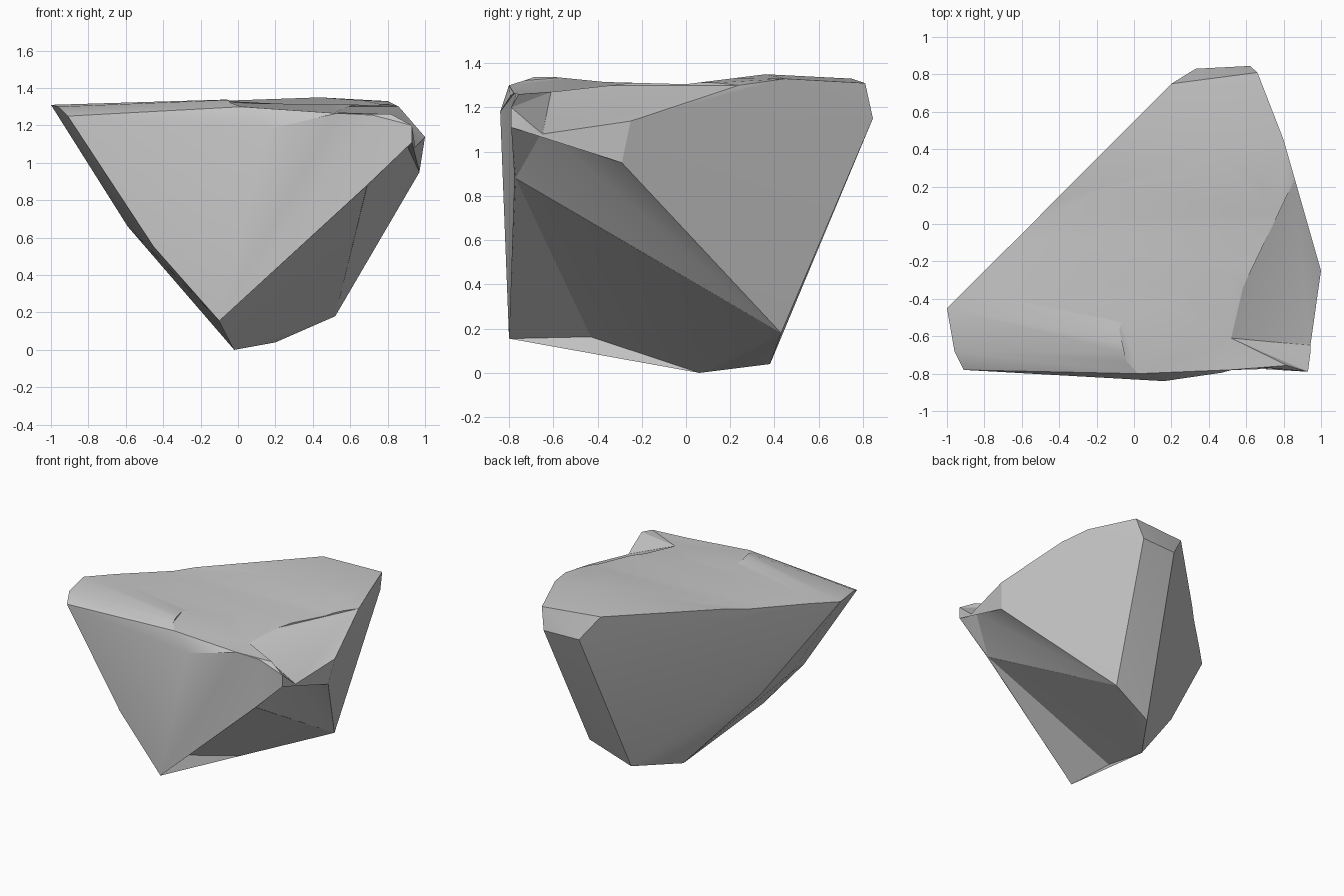
import bpy, bmesh
from mathutils import Vector

if "Cube" in bpy.data.objects:
    bpy.data.objects.remove(bpy.data.objects["Cube"])


def hull(name, points):
    """Convex solid wrapped around a few corner points."""
    bm = bmesh.new()
    for p in points:
        bm.verts.new(p)
    res = bmesh.ops.convex_hull(bm, input=bm.verts)
    junk = {v for v in res["geom_interior"] + res["geom_unused"]
            if isinstance(v, bmesh.types.BMVert)}
    bmesh.ops.delete(bm, geom=list(junk), context='VERTS')
    bmesh.ops.recalc_face_normals(bm, faces=bm.faces)
    me = bpy.data.meshes.new(name)
    bm.to_mesh(me)
    bm.free()
    ob = bpy.data.objects.new(name, me)
    bpy.context.collection.objects.link(ob)
    return ob


def swept(points, offset):
    """Points plus a copy of them pushed out of the rock."""
    return points + [tuple(Vector(p) + Vector(offset)) for p in points]


# Top rim and crown of the boulder
crown = [(-1, -.45, 1.31), (-.96, -.68, 1.30), (-.91, -.78, 1.25),
         (.02, -.80, 1.30), (.16, -.69, 1.345), (.16, -.84, 1.18),
         (.83, -.755, 1.26), (.93, -.79, 1.20), (.93, -.79, 1.11),
         (1, -.25, 1.14), (.86, .24, 1.30), (.80, .45, 1.33),
         (.44, .36, 1.35), (.66, .81, 1.31), (.20, .75, 1.33)]
# Sides tapering down to the keel
flanks = [(.62, .845, 1.15), (.33, .83, 1.15), (.97, -.29, .95),
          (-.59, -.45, .66), (-.50, -.19, .56), (-.45, -.79, .55)]
keel = [(-.10, -.80, .155), (-.02, .06, 0), (.20, .38, .04), (.52, .43, .18)]
rock = hull("rock", crown + flanks + keel)

# Shallow valley worn across the top
valley = hull("valley_cutter", [
    (x, y, z) for x in (-1.2, 1.2)
    for y, z in ((-.67, 1.345), (-.37, 1.315), (0, 1.305), (.36, 1.35),
                 (.4, 1.6), (-.69, 1.6))])

# Sunken shoulder sloping to the front right of the crown
shoulder = hull("shoulder_cutter", swept(
    [(.16, -.69, 1.345), (.02, -.80, 1.30), (.53, -.775, 1.265),
     (.52, -.61, 1.27), (.82, -.757, 1.26), (.52, -.47, 1.30),
     (.02, -1, 1.30), (.53, -1, 1.265), (.82, -1, 1.26)], (0, 0, .2))
    + [(-.15, -.25, 1.36), (.5, .1, 1.345)])

# Broken-off notch on the right shoulder
notch = hull("notch_cutter", [
    (.86, .24, 1.30), (.52, -.47, 1.30), (.52, -.61, 1.27),
    (.90, -.645, 1.10), (.82, -.757, 1.26), (.93, -.79, 1.20),
    (1.10, -.25, 1.10), (1.10, -.66, 1.01), (1.10, .24, 1.20),
    (.86, .24, 1.6), (.52, -.47, 1.6), (.52, -.61, 1.6),
    (.82, -.757, 1.6), (1.1, -.79, 1.6), (1.1, .24, 1.6)])

# Hollow in the right half of the front
hollow = hull("hollow_cutter", swept(
    [(-.10, -.80, .155), (.16, -.84, 1.18), (.53, -.775, 1.265),
     (.72, -.762, 1.255), (.93, -.79, 1.20), (.93, -.79, 1.11),
     (.69, -.77, .88)], (0, -.4, 0)))

# Two hollows beneath the right side, parted by a slanting ridge
outward = (.26, -.12, -.28)
under_low = hull("under_low_cutter", swept(
    [(-.10, -.80, .155), (.69, -.77, .88), (-.13, -.43, .163),
     (-.02, .06, 0), (.52, .43, .18)], outward))
under_high = hull("under_high_cutter", swept(
    [(.69, -.77, .88), (.93, -.79, 1.11), (.90, -.645, 1.10),
     (.97, -.29, .95), (.52, .43, .18)], outward))

cutters = (valley, shoulder, notch, hollow, under_low, under_high)
for cutter in cutters:
    cutter.hide_render = True
    cutter.hide_viewport = True
    mod = rock.modifiers.new(cutter.name, 'BOOLEAN')
    mod.operation = 'DIFFERENCE'
    mod.solver = 'EXACT'
    mod.object = cutter

# Bake the cuts and drop the helpers
bpy.context.view_layer.update()
dg = bpy.context.evaluated_depsgraph_get()
cut_mesh = bpy.data.meshes.new_from_object(rock.evaluated_get(dg))
rock.modifiers.clear()
rock.data = cut_mesh
for cutter in cutters:
    bpy.data.objects.remove(cutter)

# Stone colour
stone = bpy.data.materials.new("grey_stone")
stone.diffuse_color = (.57, .57, .57, 1)
stone.use_nodes = True
stone.node_tree.nodes["Principled BSDF"].inputs["Base Color"].default_value = stone.diffuse_color
rock.data.materials.clear()
rock.data.materials.append(stone)

# Soft worn faces with crisp breaks
bpy.context.view_layer.objects.active = rock
rock.select_set(True)
bpy.ops.object.shade_smooth_by_angle(angle=.35)
